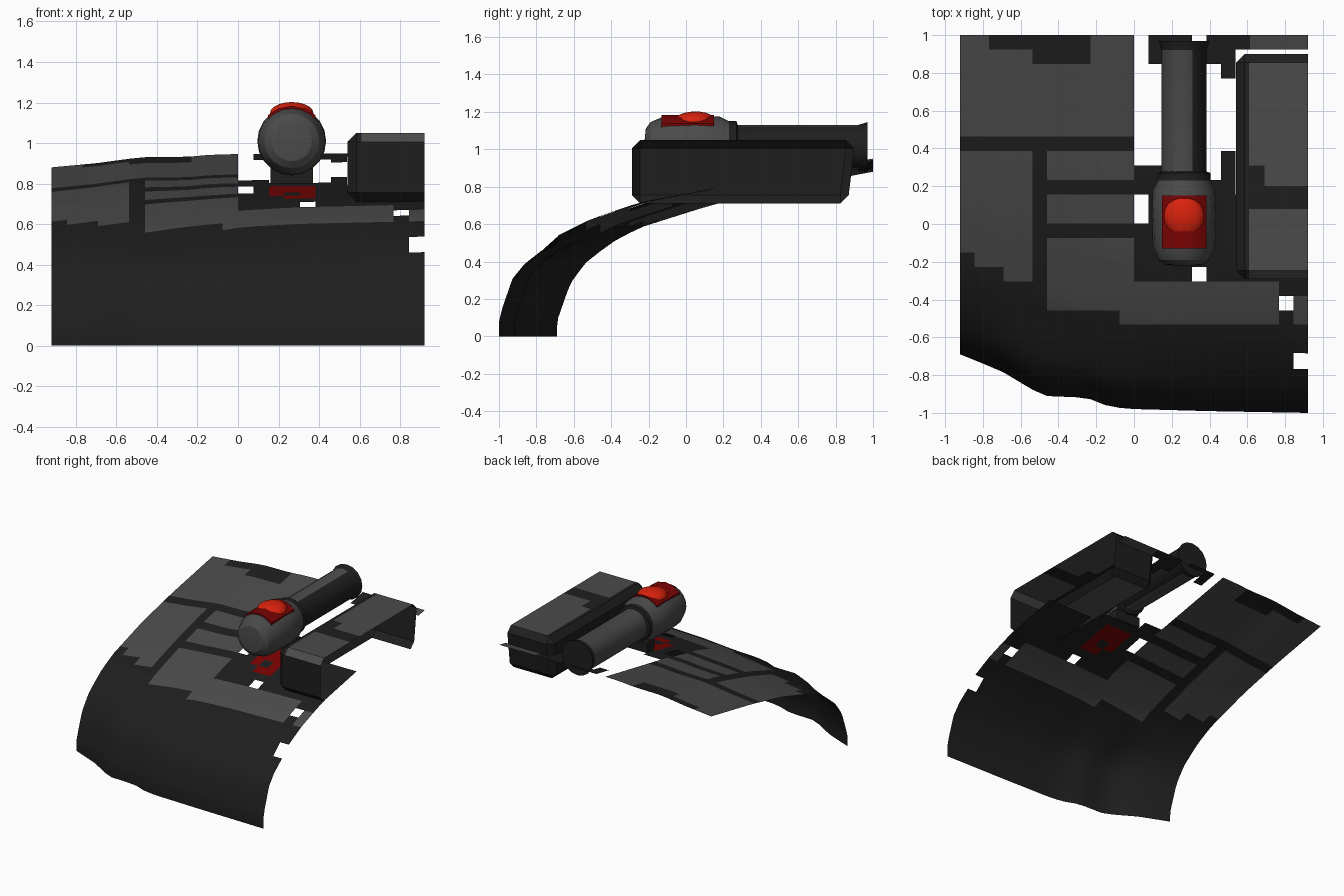
import bpy, bmesh, math
from mathutils import Vector, Matrix

cube = bpy.data.objects.get("Cube")
if cube:
    bpy.data.objects.remove(cube, do_unlink=True)


def material(name, color):
    m = bpy.data.materials.new(name)
    m.diffuse_color = (*color, 1)
    m.use_nodes = True
    m.node_tree.nodes["Principled BSDF"].inputs["Base Color"].default_value = (*color, 1)
    return m


DARK, LIGHT, RED, BRIGHT = range(4)
MATS = [material("dark grey", (0.013, 0.013, 0.013)),
        material("panel grey", (0.07, 0.07, 0.07)),
        material("deep red", (0.19, 0.001, 0.001)),
        material("bright red", (0.7, 0.016, 0.004))]


def finish(name, bm, angle=30):
    """Turn a bmesh into an object with all materials and smooth shading."""
    me = bpy.data.meshes.new(name)
    bm.to_mesh(me)
    bm.free()
    for m in MATS:
        me.materials.append(m)
    ob = bpy.data.objects.new(name, me)
    bpy.context.collection.objects.link(ob)
    bpy.ops.object.select_all(action='DESELECT')
    ob.select_set(True)
    bpy.context.view_layer.objects.active = ob
    bpy.ops.object.shade_smooth_by_angle(angle=math.radians(angle))
    return ob


def paint(bm, index):
    for f in bm.faces:
        f.material_index = index


def interp(points, t):
    """Piecewise linear lookup on sorted (key, value) pairs."""
    for (a, va), (b, vb) in zip(points, points[1:]):
        if t <= b:
            return va + (vb - va) * max(0, (t - a) / max(b - a, 1e-6))
    return points[-1][1]


# Curved hull: two side profiles blended across the width
PROFILE_L = [(-1, 0), (-1, .1), (-.92, .33), (-.83, .42), (-.77, .46), (-.69, .535),
             (-.6, .59), (-.42, .658), (-.25, .715), (.2, .8), (1, .95)]
PROFILE_R = [(-.69, 0), (-.69, .08), (-.62, .28), (-.54, .39), (-.49, .43), (-.4, .5),
             (-.25, .58), (-.07, .637), (.13, .7), (.5, .785), (1, .88)]
EDGE_BLEND = [(-.92, 0), (-.7, .29), (-.55, .58), (-.48, .71), (-.25, .74),
              (-.15, .87), (-.05, .93), (.4, .97), (.92, 1)]
BODY_BLEND = [(-.92, 0), (-.46, .45), (0, .78), (.3, .9), (.92, 1)]
COLS, ROWS, LOWER = 24, 20, 8
STEP = 1.84 / COLS


def hull_point(i, k):
    x = -.92 + STEP * i
    prof = []
    for n, (r, l) in enumerate(zip(PROFILE_R, PROFILE_L)):
        blend = BODY_BLEND if 5 <= n <= 8 else EDGE_BLEND
        prof.append(Vector(r).lerp(Vector(l), interp(blend, x)))
    y = 1 - STEP * min(k, ROWS)
    z = interp([tuple(p) for p in prof], y)
    if k > ROWS:
        z *= 1 - (k - ROWS) / LOWER
        y = interp([(p.y, p.x) for p in prof], z)
    return x, y, z


# Panel rectangles in grid cells: first column, last column, first row, last row
LIGHT_PANELS = [(0, 12, 0, 7), (0, 1, 8, 15), (1, 3, 8, 16), (3, 5, 8, 17),
                (6, 12, 8, 10), (6, 12, 11, 13), (6, 12, 14, 19),
                (11, 22, 17, 20), (23, 24, 18, 20), (20, 24, 0, 1)]
DARK_PATCHES = [(2, 9, 0, 1), (5, 9, 1, 2)]
RED_PANEL = [(14, 17, 11, 15)]
RED_GAPS = [(15, 16, 13, 14), (14, 15, 14, 15)]
HOLES = [(22, 23, 18, 19), (16, 17, 16, 17), (12, 13, 11, 13), (23, 24, 21, 22),
         (12, 14, 0, 9), (14, 18, 0, 10), (18, 19, 0, 8), (19, 24, 1, 11)]
BRIDGES = [(13, 14, 0, 2), (14, 16, 0, 1), (17, 19, 0, 2), (18, 19, 2, 3)]


def inside(rects, i, k):
    return any(a <= i < b and c <= k < d for a, b, c, d in rects)


bm = bmesh.new()
grid = [[bm.verts.new(hull_point(i, k)) for k in range(ROWS + LOWER + 1)]
        for i in range(COLS + 1)]
for i in range(COLS):
    for k in range(ROWS + LOWER):
        if inside(HOLES, i, k) and not inside(BRIDGES, i, k):
            continue
        f = bm.faces.new((grid[i][k], grid[i][k + 1], grid[i + 1][k + 1], grid[i + 1][k]))
        if inside(RED_PANEL, i, k) and not inside(RED_GAPS, i, k):
            f.material_index = RED
        elif inside(LIGHT_PANELS, i, k) and not inside(DARK_PATCHES, i, k):
            f.material_index = LIGHT
bmesh.ops.delete(bm, geom=[v for v in bm.verts if not v.link_faces], context='VERTS')
finish("curved_hull", bm)

# Turret: head and barrel are turned profiles along y
CX, CZ = .265, 1.01


def turned(name, profile, sides, rule):
    bm = bmesh.new()
    vs = [bm.verts.new((r, y, 0)) for y, r in profile]
    for a, b in zip(vs, vs[1:]):
        bm.edges.new((a, b))
    bmesh.ops.spin(bm, geom=bm.verts[:] + bm.edges[:], cent=(0, 0, 0), axis=(0, 1, 0),
                   angle=math.tau, steps=sides, use_duplicate=False)
    bmesh.ops.remove_doubles(bm, verts=bm.verts, dist=1e-4)
    bmesh.ops.recalc_face_normals(bm, faces=bm.faces)
    for f in bm.faces:
        f.material_index = rule(f.calc_center_median())
    bmesh.ops.translate(bm, verts=bm.verts, vec=(CX, 0, CZ))
    return finish(name, bm)


turned("turret_head", [(-.225, 0), (-.215, .1), (-.19, .135), (-.12, .165), (.05, .17),
                       (.18, .165), (.23, .14), (.27, .14), (.28, .11)], 20,
       lambda c: DARK if c.y > .22 else LIGHT)
turned("turret_barrel", [(.25, .12), (.92, .12), (.97, .135), (.97, 0)], 16,
       lambda c: DARK if c.x > .04 or c.y > .93 else LIGHT)

# Red lamp bed set flush into the top of the head
bm = bmesh.new()
outline = [(-.118, 1.1), (-.118, 1.137), (-.07, 1.17), (0, 1.184),
           (.07, 1.17), (.118, 1.137), (.118, 1.1)]
face = bm.faces.new([bm.verts.new((CX + x, -.13, z)) for x, z in outline])
ext = bmesh.ops.extrude_face_region(bm, geom=[face])
bmesh.ops.translate(bm, vec=(0, .28, 0),
                    verts=[g for g in ext["geom"] if isinstance(g, bmesh.types.BMVert)])
bmesh.ops.recalc_face_normals(bm, faces=bm.faces)
paint(bm, RED)
finish("lamp_bed", bm)

# Lamp dome
bm = bmesh.new()
bmesh.ops.create_uvsphere(bm, u_segments=20, v_segments=10, radius=1)
bmesh.ops.transform(bm, verts=bm.verts, matrix=Matrix.Translation((CX, .04, 1.148))
                    @ Matrix.Rotation(.06, 4, 'X') @ Matrix.Diagonal((.107, .115, .054, 1)))
paint(bm, BRIGHT)
finish("lamp_dome", bm, 60)


def box(lo, hi):
    lo, hi = Vector(lo), Vector(hi)
    bm = bmesh.new()
    bmesh.ops.create_cube(bm, size=1, matrix=Matrix.Translation((lo + hi) / 2)
                          @ Matrix.Diagonal((*(hi - lo), 1)))
    return bm


# Mount below the turret
finish("turret_mount", box((.16, .16, .8), (.37, .25, .88)))

# Side pod: chamfered shell, open below and along its outer cut
bm = box((.54, -.29, .71), (1.3, .9, 1.05))
bmesh.ops.bevel(bm, geom=bm.edges[:], offset=.045, segments=1, affect='EDGES')
for v in bm.verts:
    if v.co.y > .8 and v.co.z < .8:
        v.co.y -= .03


def cut(co, no, clear=False):
    bmesh.ops.bisect_plane(bm, geom=bm.verts[:] + bm.edges[:] + bm.faces[:],
                           plane_co=co, plane_no=no, clear_outer=clear)


cut((.92, 0, 0), (1, 0, 0), True)
for x in (.61, .69):
    cut((x, 0, 0), (1, 0, 0))
for y in (.08, .2, .31):
    cut((0, y, 0), (0, 1, 0))
bm.normal_update()
bmesh.ops.delete(bm, geom=[f for f in bm.faces if f.normal.z < -.95], context='FACES')
for f in bm.faces:
    c = f.calc_center_median()
    patch = .08 < c.y < .2 or .2 < c.y < .31 and c.x < .69
    if f.normal.z > .5 and c.x > .61 and c.y < .87 and not patch:
        f.material_index = LIGHT
finish("side_pod", bm)
